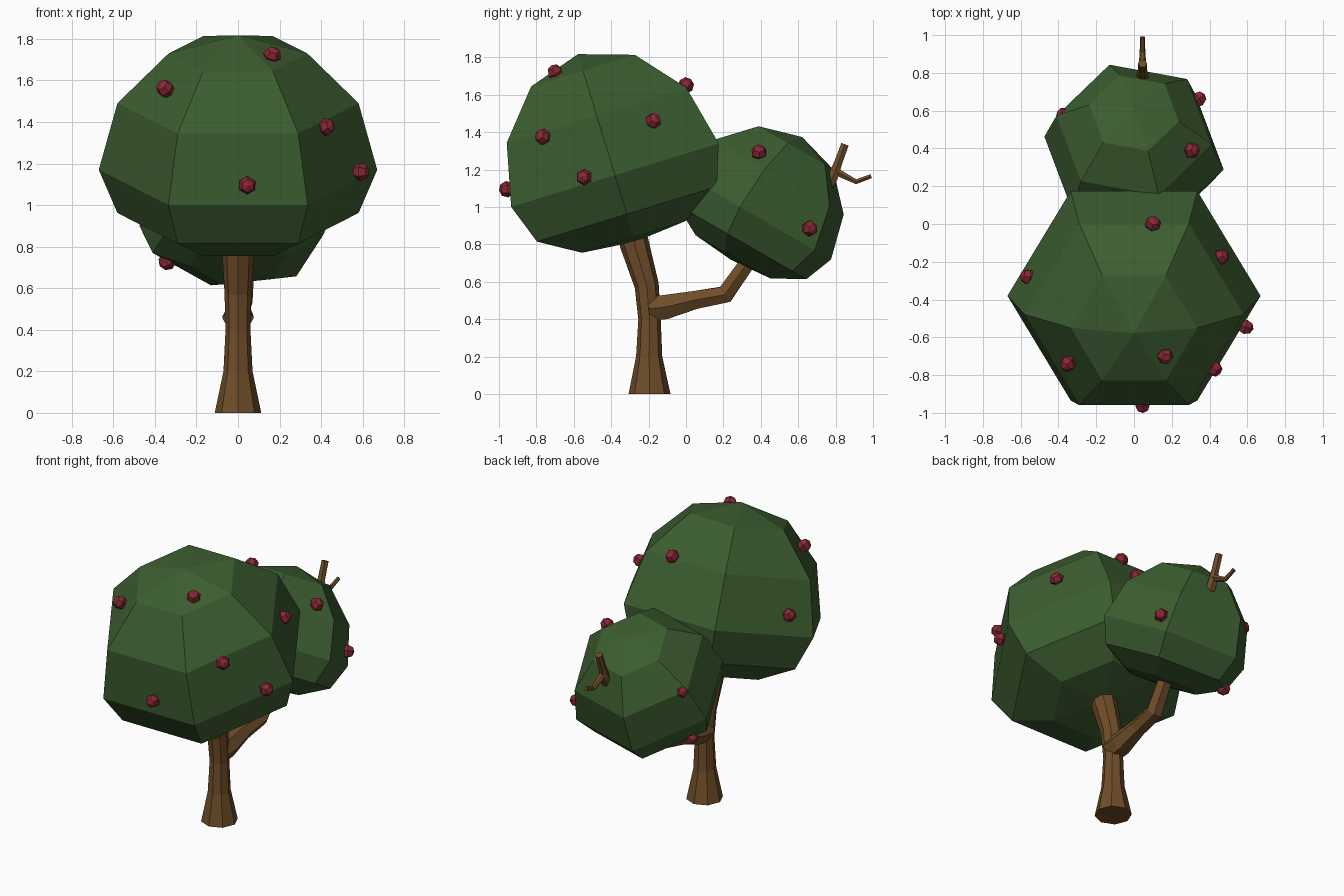
import bpy, bmesh
from math import sin, cos, pi, radians
from mathutils import Vector, Matrix

if "Cube" in bpy.data.objects:
    bpy.data.objects.remove(bpy.data.objects["Cube"])


def material(name, rgb):
    m = bpy.data.materials.new(name)
    m.diffuse_color = (*rgb, 1)
    m.use_nodes = True
    m.node_tree.nodes["Principled BSDF"].inputs["Base Color"].default_value = m.diffuse_color
    return m


leaf = material("leaf_green", (0.045, 0.11, 0.03))
bark = material("bark_brown", (0.16, 0.075, 0.022))
red = material("fruit_red", (0.25, 0.02, 0.035))


def finish(name, bm, mat):
    bmesh.ops.recalc_face_normals(bm, faces=bm.faces)
    me = bpy.data.meshes.new(name)
    bm.to_mesh(me)
    bm.free()
    me.materials.append(mat)
    ob = bpy.data.objects.new(name, me)
    bpy.context.collection.objects.link(ob)
    return ob


def skin(bm, rings, closed_ends=True):
    n = len(rings[0])
    for a, b in zip(rings, rings[1:]):
        for i in range(n):
            j = (i + 1) % n
            bm.faces.new((a[i], a[j], b[j], b[i]))
    if closed_ends:
        bm.faces.new(rings[0])
        bm.faces.new(rings[-1])


def canopy(name, centre, radius, tilt, spin):
    """Six-sided, six-ring ball with a squashed underside."""
    bm = bmesh.new()
    profile = [(0.5, -0.515), (0.866, -0.325), (1, 0), (0.866, 0.5), (0.5, 0.872)]
    rings = [[bm.verts.new((radius * r * cos(spin + k * pi / 3),
                            radius * r * sin(spin + k * pi / 3), radius * h))
              for k in range(6)] for r, h in profile]
    skin(bm, rings, False)
    for ring, h in ((rings[0], -0.555), (rings[-1], 1.01)):
        pole = bm.verts.new((0, 0, radius * h))
        for k in range(6):
            bm.faces.new((ring[k], ring[(k + 1) % 6], pole))
    bm.transform(Matrix.Translation(centre) @ Matrix.Rotation(tilt, 4, 'X'))
    return finish(name, bm, leaf)


def limb(name, points, sides):
    """Tapered faceted tube; each point is x, y, z, radius."""
    bm = bmesh.new()
    pos = [Vector(p[:3]) for p in points]
    rings = []
    for i, p in enumerate(pos):
        t = (pos[min(i + 1, len(pos) - 1)] - pos[max(i - 1, 0)]).normalized()
        if i == 0 and p.z == 0:
            t = Vector((0, 0, 1))
        v = t.cross(Vector((1, 0, 0))).normalized()
        u = v.cross(t)
        r = points[i][3]
        rings.append([bm.verts.new(p + r * (u * cos(2 * pi * k / sides) + v * sin(2 * pi * k / sides)))
                      for k in range(sides)])
    skin(bm, rings)
    return finish(name, bm, bark)


# Leaf masses
canopy("large_canopy", (0, -0.38, 1.17), 0.67, radians(17), 0)
canopy("small_canopy", (0, 0.376, 0.95), 0.485, radians(-30), radians(-12))

# Trunk, fork and broken twig
limb("trunk", [(0, -0.195, 0, 0.112), (0, -0.197, 0.2, 0.07), (0, -0.195, 0.4, 0.06),
               (0, -0.21, 0.58, 0.065), (0, -0.275, 0.8, 0.078), (0, -0.31, 0.93, 0.08)], 8)
limb("side_branch", [(0, -0.2, 0.455, 0.075), (0, -0.11, 0.465, 0.075), (0.005, 0.05, 0.503, 0.056),
                     (0.015, 0.21, 0.533, 0.055), (0.03, 0.32, 0.69, 0.048), (0.04, 0.42, 0.84, 0.048)], 6)
limb("twig", [(0.045, 0.71, 1.03, 0.035), (0.045, 0.785, 1.16, 0.032),
              (0.045, 0.815, 1.24, 0.025), (0.045, 0.85, 1.335, 0.024)], 6)
limb("twig_offshoot", [(0.045, 0.785, 1.2, 0.022), (0.045, 0.84, 1.17, 0.02),
                       (0.045, 0.91, 1.135, 0.015), (0.045, 0.99, 1.165, 0.013)], 6)

# Fruit scattered over both leaf masses
fruit_spots = [(-0.35, -0.74, 1.56), (0.165, -0.7, 1.72), (0.425, -0.765, 1.375), (0.59, -0.545, 1.16),
               (0.045, -0.957, 1.095), (0.1, 0, 1.65), (0.46, -0.175, 1.46), (-0.56, -0.28, 1.33),
               (-0.37, 0.575, 1.1), (0.305, 0.39, 1.29), (0.34, 0.66, 0.885), (-0.34, 0.43, 0.73)]
for i, spot in enumerate(fruit_spots):
    centre = Vector((0, -0.38, 1.17)) if i < 8 else Vector((0, 0.376, 0.95))
    out = (Vector(spot) - centre).to_track_quat('Z', 'Y').to_matrix().to_4x4()
    bm = bmesh.new()
    bmesh.ops.create_uvsphere(bm, u_segments=6, v_segments=4, radius=0.044)
    bm.transform(Matrix.Translation(spot) @ out)
    finish(f"fruit_{i + 1}", bm, red)
